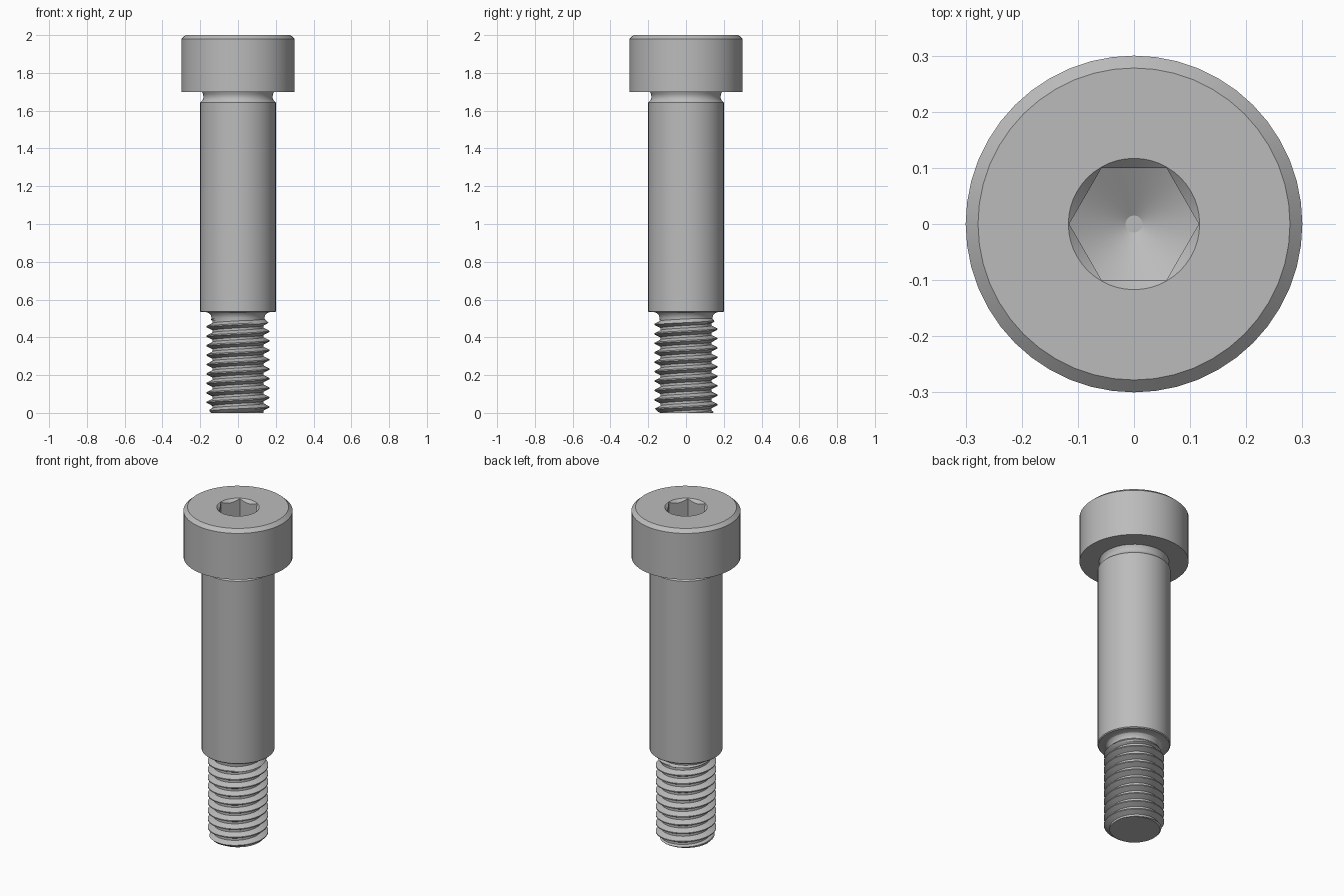
import bpy, bmesh, math

if "Cube" in bpy.data.objects:
    bpy.data.objects.remove(bpy.data.objects["Cube"], do_unlink=True)

N = 48                      # sides around the axis
TAU = 2 * math.pi

steel = bpy.data.materials.new("grey steel")
steel.use_nodes = True
COLOUR = (0.5, 0.5, 0.5, 1)
steel.diffuse_color = COLOUR
steel.node_tree.nodes["Principled BSDF"].inputs["Base Color"].default_value = COLOUR


def finish(bm, name):
    """Weld, close open ends and shade the mesh, then add it to the scene."""
    bmesh.ops.remove_doubles(bm, verts=bm.verts, dist=1e-5)
    rims = [e for e in bm.edges if e.is_boundary]
    bmesh.ops.holes_fill(bm, edges=rims, sides=0)
    bmesh.ops.recalc_face_normals(bm, faces=bm.faces)
    mesh = bpy.data.meshes.new(name)
    bm.to_mesh(mesh)
    bm.free()
    mesh.materials.append(steel)
    ob = bpy.data.objects.new(name, mesh)
    bpy.context.collection.objects.link(ob)
    bpy.ops.object.select_all(action="DESELECT")
    ob.select_set(True)
    bpy.context.view_layer.objects.active = ob
    bpy.ops.object.shade_smooth_by_angle(angle=math.radians(25))


def hex_radius(t, flat=0.1):
    """Distance from the axis to a hexagon wall, corners on the x axis."""
    return flat / math.cos(t % (TAU / 6) - TAU / 12)


def lathe(name, profile):
    """Spin rings given as (radius, z) or as a function of angle."""
    bm = bmesh.new()
    rings = []
    for p in profile:
        ring = []
        for i in range(N):
            t = TAU * i / N
            r, z = p(t) if callable(p) else p
            ring.append(bm.verts.new((r * math.cos(t), r * math.sin(t), z)))
        rings.append(ring)
    for a, b in zip(rings, rings[1:]):
        for i in range(N):
            j = (i + 1) % N
            bm.faces.new((a[i], a[j], b[j], b[i]))
    finish(bm, name)


# Head with chamfered rim, hexagonal socket and drilled cone at its bottom
RIM, FLOOR = 0.117, 1.78
lathe("head", [
    (0.1, 1.70), (0.3, 1.70), (0.3, 1.98), (0.278, 2.0), (RIM, 2.0),
    lambda t: (hex_radius(t), 2.0 - (RIM - hex_radius(t))),
    lambda t: (hex_radius(t), FLOOR + 0.577 * hex_radius(t)),
    (0.015, FLOOR + 0.577 * 0.015),
])

# Shoulder with relief grooves at both ends
lathe("shoulder", [
    (0.139, 0.49), (0.14, 0.505), (0.144, 0.518), (0.153, 0.528), (0.167, 0.533),
    (0.195, 0.533), (0.2, 0.538), (0.2, 1.643), (0.189, 1.654), (0.184, 1.664),
    (0.183, 1.675), (0.185, 1.687), (0.192, 1.7), (0.192, 1.71),
])

# Helical thread, right handed, with a chamfered tip and a run-out at the top
PITCH, TOP, ROOT, CREST = 0.05, 0.5, 0.135, 0.166
PHASES = [0, 0.12, 0.25, 0.4, 0.5625, 0.6875, 0.84]


def thread_radius(z, t):
    ph = (z / PITCH - t / TAU) % 1
    if ph < 0.25:
        f = 0
    elif ph < 0.5625:
        f = (ph - 0.25) / 0.3125
    elif ph < 0.6875:
        f = 1
    else:
        f = (1 - ph) / 0.3125
    r = ROOT + f * (CREST - ROOT)
    return min(r, 0.143 + z, 0.139 + (TOP - z))


bm = bmesh.new()
m = len(PHASES)
last = m * (round(TOP / PITCH) + 2)
columns = []
for i in range(N):
    t = TAU * i / N
    col = []
    for k in range(last + 1):
        z = (k // m + PHASES[k % m] + i / N - 1) * PITCH
        z = min(max(z, 0), TOP)
        r = thread_radius(z, t)
        col.append(bm.verts.new((r * math.cos(t), r * math.sin(t), z)))
    columns.append(col)
for i in range(N):
    a, b = columns[i], columns[(i + 1) % N]
    shift = m if i == N - 1 else 0      # the seam climbs one turn
    for k in range(last - shift):
        bm.faces.new((a[k], b[k + shift], b[k + shift + 1], a[k + 1]))
finish(bm, "thread")
